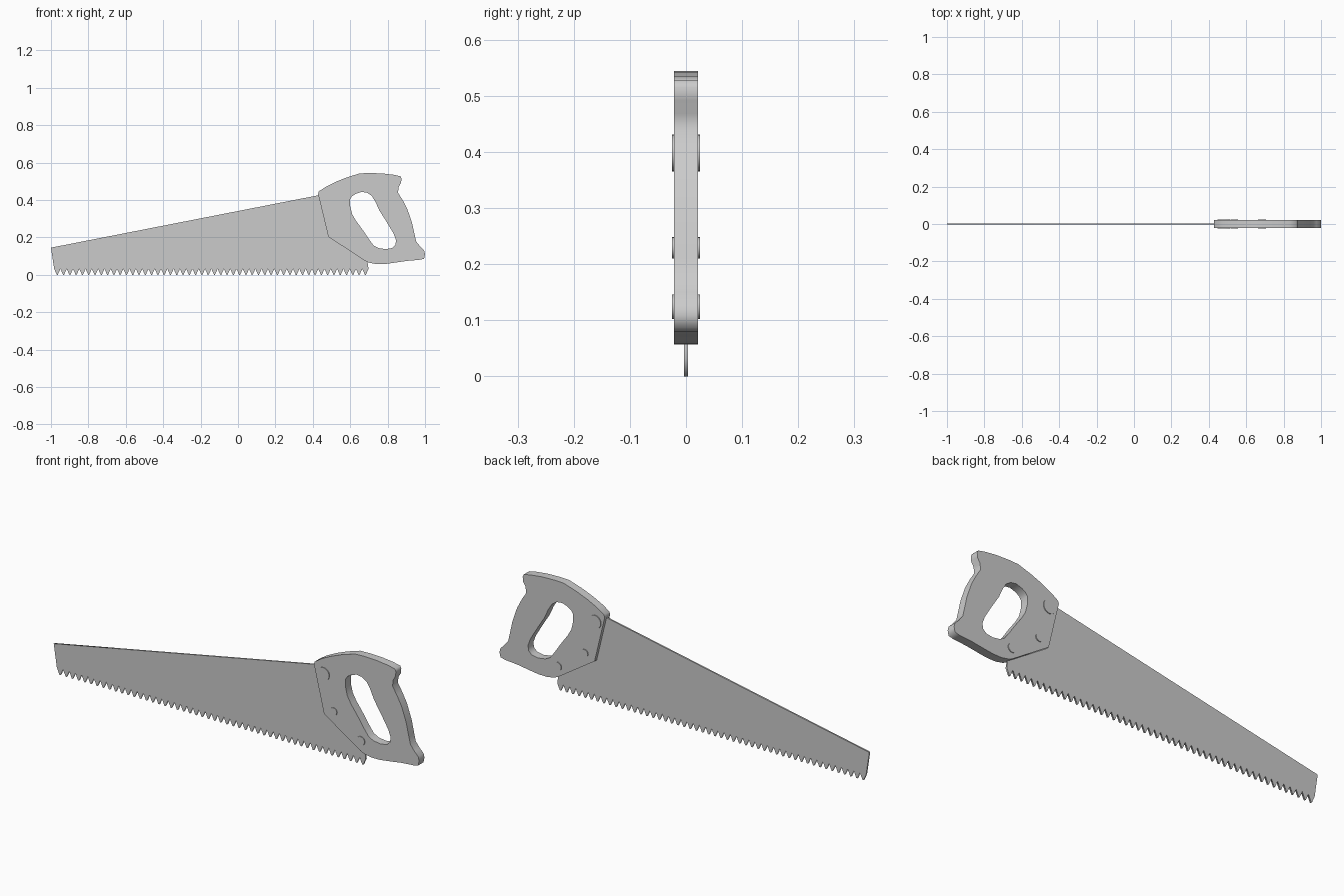
import bpy
import math


def plate(name, outlines, half_thickness):
    """Flat plate from (x, z) outlines; later outlines become holes."""
    cu = bpy.data.curves.new(name, 'CURVE')
    cu.dimensions = '2D'
    cu.fill_mode = 'BOTH'
    cu.extrude = half_thickness
    for pts in outlines:
        sp = cu.splines.new('POLY')
        sp.points.add(len(pts) - 1)
        for p, (x, z) in zip(sp.points, pts):
            p.co = (x, z, 0, 1)
        sp.use_cyclic_u = True
    ob = bpy.data.objects.new(name, cu)
    bpy.context.collection.objects.link(ob)
    ob.rotation_euler = (math.pi / 2, 0, 0)
    bpy.ops.object.select_all(action='DESELECT')
    bpy.context.view_layer.objects.active = ob
    ob.select_set(True)
    bpy.ops.object.convert(target='MESH')
    bpy.context.object.name = name
    return bpy.context.object


# Blade with a row of pointed teeth along the lower edge
teeth, x0, x1 = 50, -0.983, 0.698
pitch = (x1 - x0) / teeth
blade = [(-1.0, 0.145), (x0, 0.032)]
for i in range(teeth):
    x = x0 + i * pitch
    blade += [(x + pitch * 0.42, 0.0), (x + pitch * 0.58, 0.0), (x + pitch, 0.032)]
blade += [(0.69, 0.085), (0.50, 0.21), (0.455, 0.43)]
plate("blade", [blade], 0.004)

# Handle with grip opening
handle = [(0.428, 0.432), (0.432, 0.446), (0.47, 0.471), (0.52, 0.496), (0.58, 0.52),
          (0.65, 0.542), (0.70, 0.544), (0.77, 0.542), (0.83, 0.535), (0.868, 0.527),
          (0.874, 0.515), (0.872, 0.492), (0.858, 0.468), (0.856, 0.438), (0.88, 0.40),
          (0.905, 0.352), (0.93, 0.28), (0.945, 0.212), (0.953, 0.178), (0.975, 0.15),
          (0.995, 0.13), (1.0, 0.11), (0.995, 0.086), (0.97, 0.08), (0.90, 0.074),
          (0.84, 0.065), (0.79, 0.058), (0.74, 0.057), (0.70, 0.065), (0.68, 0.074),
          (0.483, 0.203)]
opening = [(0.60, 0.405), (0.60, 0.365), (0.61, 0.325), (0.63, 0.29), (0.67, 0.235),
           (0.70, 0.19), (0.725, 0.157), (0.75, 0.143), (0.79, 0.137), (0.825, 0.143),
           (0.842, 0.16), (0.845, 0.185), (0.832, 0.22), (0.79, 0.29), (0.755, 0.345),
           (0.735, 0.39), (0.715, 0.422), (0.69, 0.439), (0.66, 0.443), (0.63, 0.433),
           (0.61, 0.42)]
plate("handle", [handle, opening], 0.021)

# Rivets through the handle
for i, (x, z, r) in enumerate([(0.48, 0.398, 0.033), (0.536, 0.229, 0.019),
                               (0.684, 0.124, 0.022)]):
    bpy.ops.mesh.primitive_cylinder_add(vertices=24, radius=r, depth=0.05,
                                        location=(x, 0, z),
                                        rotation=(math.pi / 2, 0, 0))
    bpy.context.object.name = f"rivet_{i + 1}"
    bpy.ops.object.shade_smooth_by_angle()
